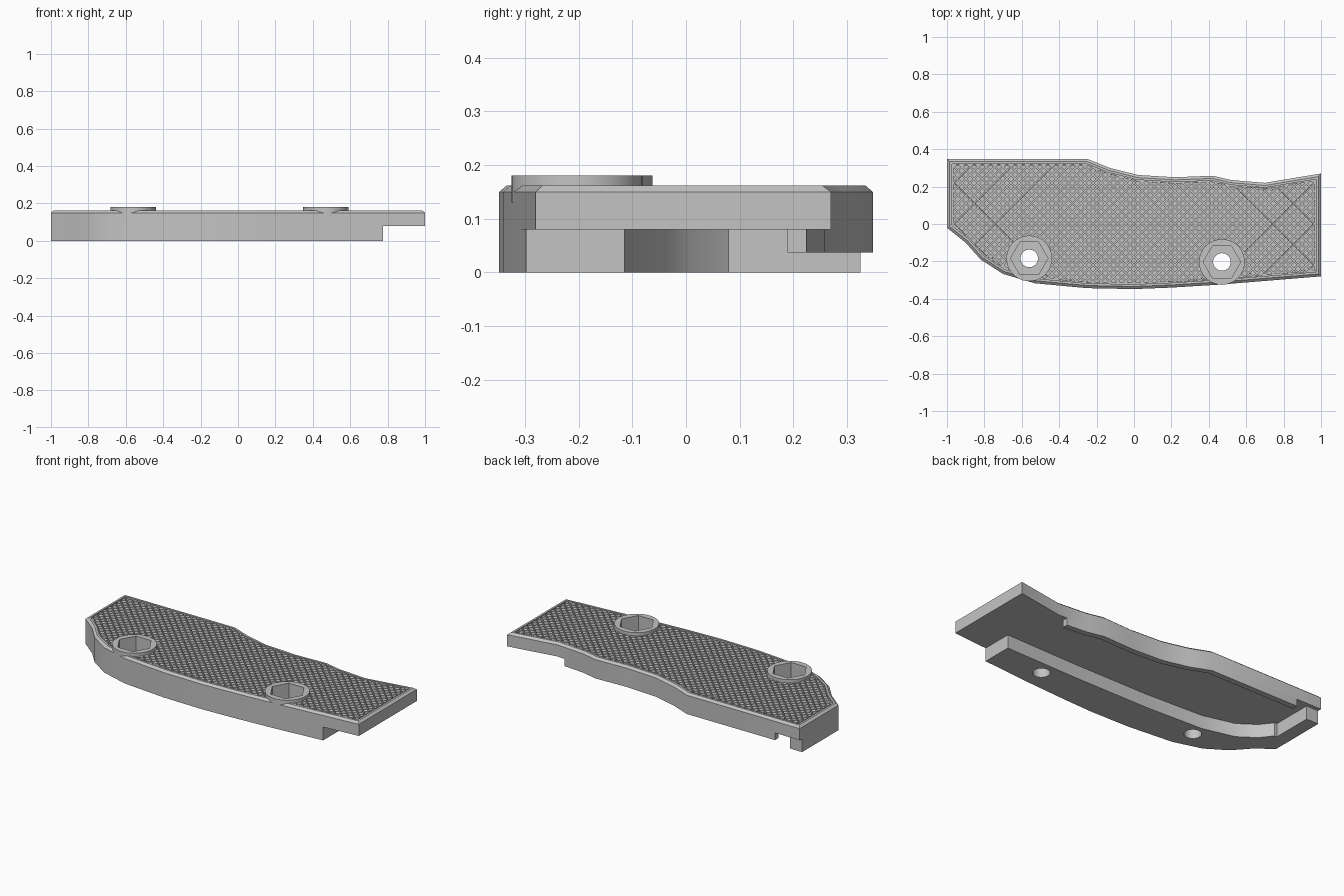
import bpy, bmesh, math
from mathutils import Vector

cube = bpy.data.objects.get("Cube")
if cube:
    bpy.data.objects.remove(cube, do_unlink=True)

GREY = (0.55, 0.55, 0.55, 1)
grey = bpy.data.materials.new("light grey")
grey.use_nodes = True
grey.diffuse_color = GREY
grey.node_tree.nodes["Principled BSDF"].inputs["Base Color"].default_value = GREY

# Plan outlines: wavy back edge and curved front edge, both running right to left
BACK = [(-1, .348), (-.25, .348), (-.13, .30), (.02, .262), (.22, .25), (.42, .258),
        (.52, .235), (.70, .22), (1, .27)]
FRONT = [(1, -.28), (.46, -.324), (.2, -.34), (0, -.348), (-.25, -.343), (-.53, -.317),
         (-.7, -.267), (-.82, -.19), (-.9, -.1), (-1, -.02)]
OUTLINE = FRONT + BACK
BOSSES = {"right": (-.56, -.184), "left": (.47, -.203)}
BOTTOM, EDGE, TOP, FLOOR = .08, .15, .162, .148


def finish(bm, name):
    bmesh.ops.recalc_face_normals(bm, faces=bm.faces)
    mesh = bpy.data.meshes.new(name)
    bm.to_mesh(mesh)
    bm.free()
    mesh.materials.append(grey)
    ob = bpy.data.objects.new(name, mesh)
    bpy.context.collection.objects.link(ob)
    return ob


def inset(points, d):
    """Mitred inward offset of a counter-clockwise plan outline."""
    pts = [Vector(p) for p in points]
    area = sum(a.x * b.y - b.x * a.y for a, b in zip(pts, pts[1:] + pts[:1]))
    side = 1 if area > 0 else -1
    out = []
    for i, p in enumerate(pts):
        e1 = (p - pts[i - 1]).normalized()
        e2 = (pts[(i + 1) % len(pts)] - p).normalized()
        n1, n2 = Vector((-e1.y, e1.x)) * side, Vector((-e2.y, e2.x)) * side
        out.append(p + (n1 + n2) * d / (1 + n1.dot(n2)))
    return out


def loft(name, sections):
    """Closed solid through (plan outline, height) sections."""
    bm = bmesh.new()
    rings = [[bm.verts.new((p[0], p[1], z)) for p in pts] for pts, z in sections]
    for low, high in zip(rings, rings[1:]):
        for i in range(len(low)):
            j = (i + 1) % len(low)
            bm.faces.new((low[i], low[j], high[j], high[i]))
    bm.faces.new(rings[0])
    bm.faces.new(rings[-1])
    return finish(bm, name)


def disc(centre, r, n):
    return [(centre[0] + r * math.cos(math.tau * i / n),
             centre[1] + r * math.sin(math.tau * i / n)) for i in range(n)]


def back_y(x):
    for (x0, y0), (x1, y1) in zip(BACK, BACK[1:]):
        if x0 <= x <= x1:
            return y0 + (y1 - y0) * (x - x0) / (x1 - x0)


# Main plate with chamfered rim and sunken field
body = loft("grip_plate", [(OUTLINE, BOTTOM), (OUTLINE, EDGE), (inset(OUTLINE, .014), TOP),
                           (inset(OUTLINE, .026), TOP), (inset(OUTLINE, .026), FLOOR)])

# Thick lower wall along the front and round the right end
inner = [(-1, .325), (-.92, .325), (-.92, .08), (-.905, .08), (-.85, .01), (-.75, -.06),
         (-.56, -.108), (-.2, -.125), (.3, -.125), (.775, -.115)]
wall_plan = [(.775, -.298)] + FRONT[1:] + inner
wall = loft("lower_wall", [(wall_plan, 0), (wall_plan, BOTTOM)])

# Thin lip hanging under the back edge
LIP_START, LIP_END = -.835, .65
xs = [LIP_START] + [x for x, y in BACK if LIP_START < x < LIP_END] + [LIP_END]
lip_plan = [(x, back_y(x)) for x in xs] + [(x, back_y(x) - .035) for x in reversed(xs)]
lip = loft("back_lip", [(lip_plan, .037), (lip_plan, BOTTOM)])

# Knurled field: a sheet sliced on two diagonals, each diamond raised as a flat stud
bm = bmesh.new()
bm.faces.new([bm.verts.new((p.x, p.y, FLOOR + .002)) for p in inset(OUTLINE, .027)])
pitch = .031
for slope in (1, -1):
    for k in range(-45, 46):
        bmesh.ops.bisect_plane(bm, geom=bm.verts[:] + bm.edges[:] + bm.faces[:],
                               plane_co=(k * pitch * math.sqrt(2), 0, 0),
                               plane_no=(1, slope, 0))
buried = [f for f in bm.faces if any(
    (f.calc_center_median().xy - Vector(c)).length < .112 for c in BOSSES.values())]
bmesh.ops.delete(bm, geom=buried, context='FACES')
bmesh.ops.recalc_face_normals(bm, faces=bm.faces)
if sum(f.normal.z for f in bm.faces) < 0:
    bmesh.ops.reverse_faces(bm, faces=bm.faces)
cells = [f for f in bm.faces if f.calc_area() > pitch * pitch * .3]
bmesh.ops.inset_individual(bm, faces=cells, thickness=.0045, depth=0)
bmesh.ops.inset_individual(bm, faces=cells, thickness=.0003, depth=.011)
finish(bm, "knurled_field")

# Raised screw bosses with hexagonal recesses and through holes
solids = [body, wall]
cutters = []
for side, c in BOSSES.items():
    solids.append(loft(side + "_boss", [(disc(c, .122, 48), .13), (disc(c, .122, 48), .18)]))
    cutters.append(loft(side + "_hex_cutter", [(disc(c, .1, 6), .09), (disc(c, .1, 6), .3)]))
    cutters.append(loft(side + "_hole_cutter", [(disc(c, .047, 32), -.1), (disc(c, .047, 32), .25)]))

for ob in solids:
    for cutter in cutters:
        mod = ob.modifiers.new(cutter.name, 'BOOLEAN')
        mod.operation, mod.solver, mod.object = 'DIFFERENCE', 'EXACT', cutter
    bpy.context.view_layer.update()
    mesh = bpy.data.meshes.new_from_object(ob.evaluated_get(bpy.context.evaluated_depsgraph_get()))
    ob.modifiers.clear()
    ob.data = mesh
for cutter in cutters:
    bpy.data.objects.remove(cutter, do_unlink=True)

# Smooth the curved walls and bosses while keeping their edges crisp
bpy.ops.object.select_all(action='DESELECT')
for ob in solids + [lip]:
    ob.select_set(True)
    bpy.context.view_layer.objects.active = ob
bpy.ops.object.shade_smooth_by_angle(angle=math.radians(30))
